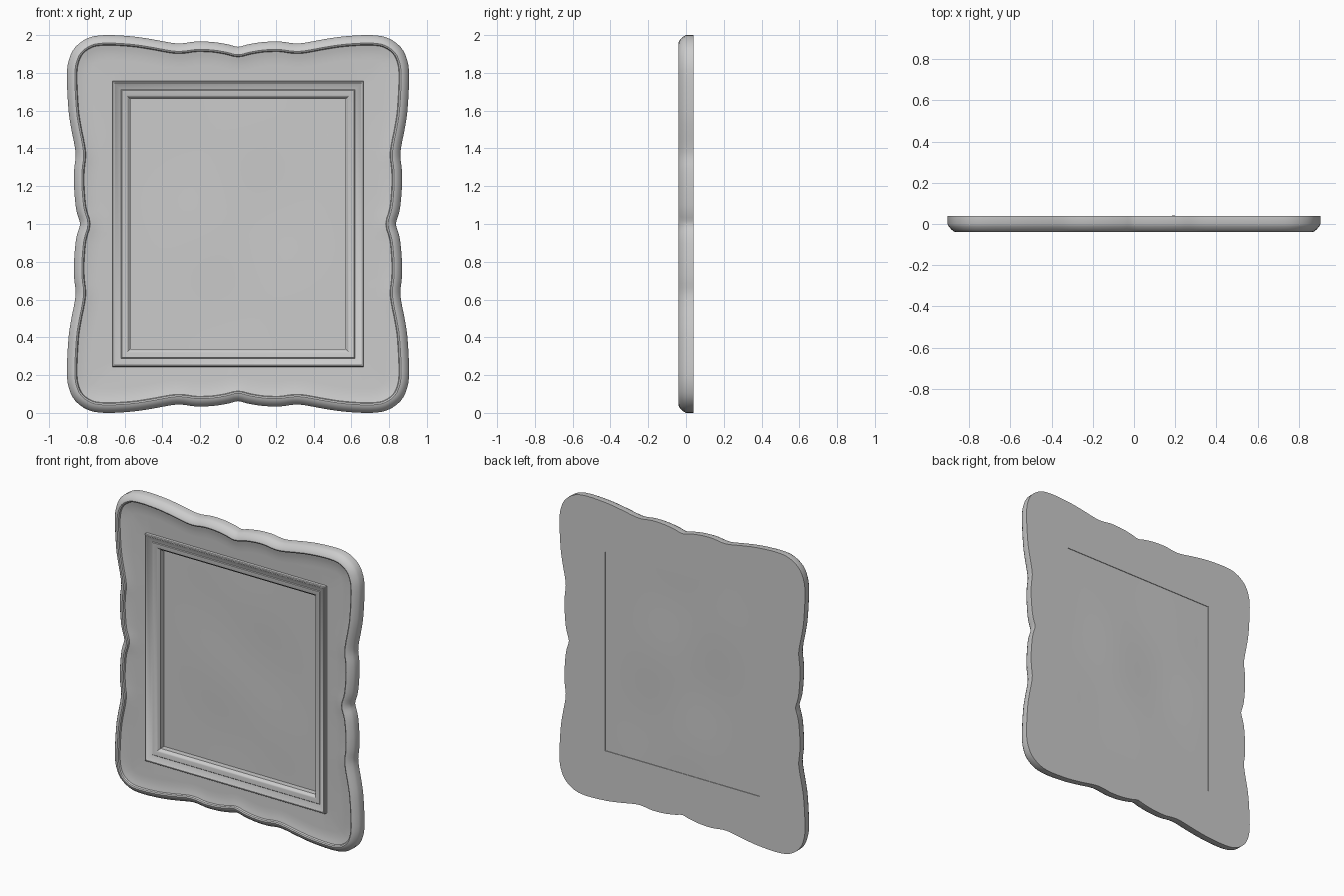
import bpy, bmesh, math
from mathutils import Vector

if "Cube" in bpy.data.objects:
    bpy.data.objects.remove(bpy.data.objects["Cube"])

CZ = 1.0  # height of the frame centre


def finish(name, bm, angle=35):
    me = bpy.data.meshes.new(name)
    bm.to_mesh(me)
    bm.free()
    ob = bpy.data.objects.new(name, me)
    bpy.context.collection.objects.link(ob)
    bpy.ops.object.select_all(action='DESELECT')
    ob.select_set(True)
    bpy.context.view_layer.objects.active = ob
    bpy.ops.object.shade_smooth_by_angle(angle=math.radians(angle))
    return ob


def loft(name, rings, closed=False):
    """Skin a list of (2D ring, y) sections; closed joins last to first."""
    bm = bmesh.new()
    vs = [[bm.verts.new((p[0], y, p[1] + CZ)) for p in ring] for ring, y in rings]
    pairs = list(zip(vs, vs[1:])) + ([(vs[-1], vs[0])] if closed else [])
    for a, b in pairs:
        for i in range(len(a)):
            j = (i + 1) % len(a)
            bm.faces.new((a[i], a[j], b[j], b[i]))
    bmesh.ops.remove_doubles(bm, verts=bm.verts, dist=1e-5)
    bmesh.ops.recalc_face_normals(bm, faces=bm.faces)
    return finish(name, bm)


# Scalloped outline: one quarter, mirrored to four and smoothed
quarter = [(0, .938), (.05, .95), (.13, .963), (.22, .966), (.29, .957), (.345, .958),
           (.45, .977), (.56, .993), (.7, 1.0), (.79, .986), (.86, .938), (.895, .87),
           (.906, .78), (.897, .6), (.882, .5), (.866, .42), (.859, .36),
           (.867, .29), (.868, .2), (.86, .1), (.85, .05), (.836, 0)]
half = quarter + [(x, -z) for x, z in quarter[-2::-1]]
pts = [Vector(p) for p in half + [(-x, z) for x, z in half[-2:0:-1]]]
outline = []
n = len(pts)
for i in range(n):
    p0, p1, p2, p3 = (pts[(i + k) % n] for k in (-1, 0, 1, 2))
    for t in (0, 1 / 3, 2 / 3):
        outline.append(.5 * (2 * p1 + (p2 - p0) * t + (2 * p0 - 5 * p1 + 4 * p2 - p3) * t * t
                             + (3 * p1 - p0 - 3 * p2 + p3) * t ** 3))


def inset(d):
    m = len(outline)
    out = []
    for i in range(m):
        t = (outline[(i + 1) % m] - outline[i - 1]).normalized()
        out.append(outline[i] + Vector((-t.y, t.x)) * -d)
    return out


def clamp_rect(hx, hz):
    return [(max(-hx, min(hx, p.x)), max(-hz, min(hz, p.y))) for p in outline]


def rect(hx, hz):
    return [(-hx, -hz), (hx, -hz), (hx, hz), (-hx, hz)]


# Board with rounded rim, groove and dished face, open in the middle
profile = [(0, .04), (0, 0), (.007, -.013), (.018, -.026), (.032, -.037), (.042, -.040),
           (.050, -.036), (.054, -.025), (.075, -.020), (.10, -.016), (.13, -.014)]
sections = [(inset(d), y) for d, y in profile]
sections += [(clamp_rect(.655, .745), -.012), (clamp_rect(.60, .69), -.008),
             (clamp_rect(.60, .69), .04)]
loft("scalloped_board", sections, closed=True)

# Mitred moulding around the opening, (inset from outer edge, y)
steps = [(0, .04), (0, -.032), (.004, -.037), (.010, -.037), (.014, -.033), (.046, -.018),
         (.050, -.022), (.076, -.018), (.084, -.012), (.088, -.004), (.095, 0), (.095, .04)]
loft("inner_moulding", [(rect(.665 - max(d, 0), .757 - d), y) for d, y in steps], closed=True)

# Slightly wavy picture sheet closing the opening
bm = bmesh.new()
nx, nz = 24, 28
grid = []
for i in range(nx + 1):
    for j in range(nz + 1):
        x, z = -.572 + 1.144 * i / nx, -.664 + 1.328 * j / nz
        fade = math.cos(x * 2.7) * math.cos(z * 2.3)
        y = .036 + .005 * fade * math.sin(6 * x + 2 * z) * math.cos(5 * z - 2 * x)
        grid.append(bm.verts.new((x, y, z + CZ)))
for i in range(nx):
    for j in range(nz):
        a = i * (nz + 1) + j
        bm.faces.new((grid[a], grid[a + nz + 1], grid[a + nz + 2], grid[a + 1]))
finish("picture_sheet", bm)
